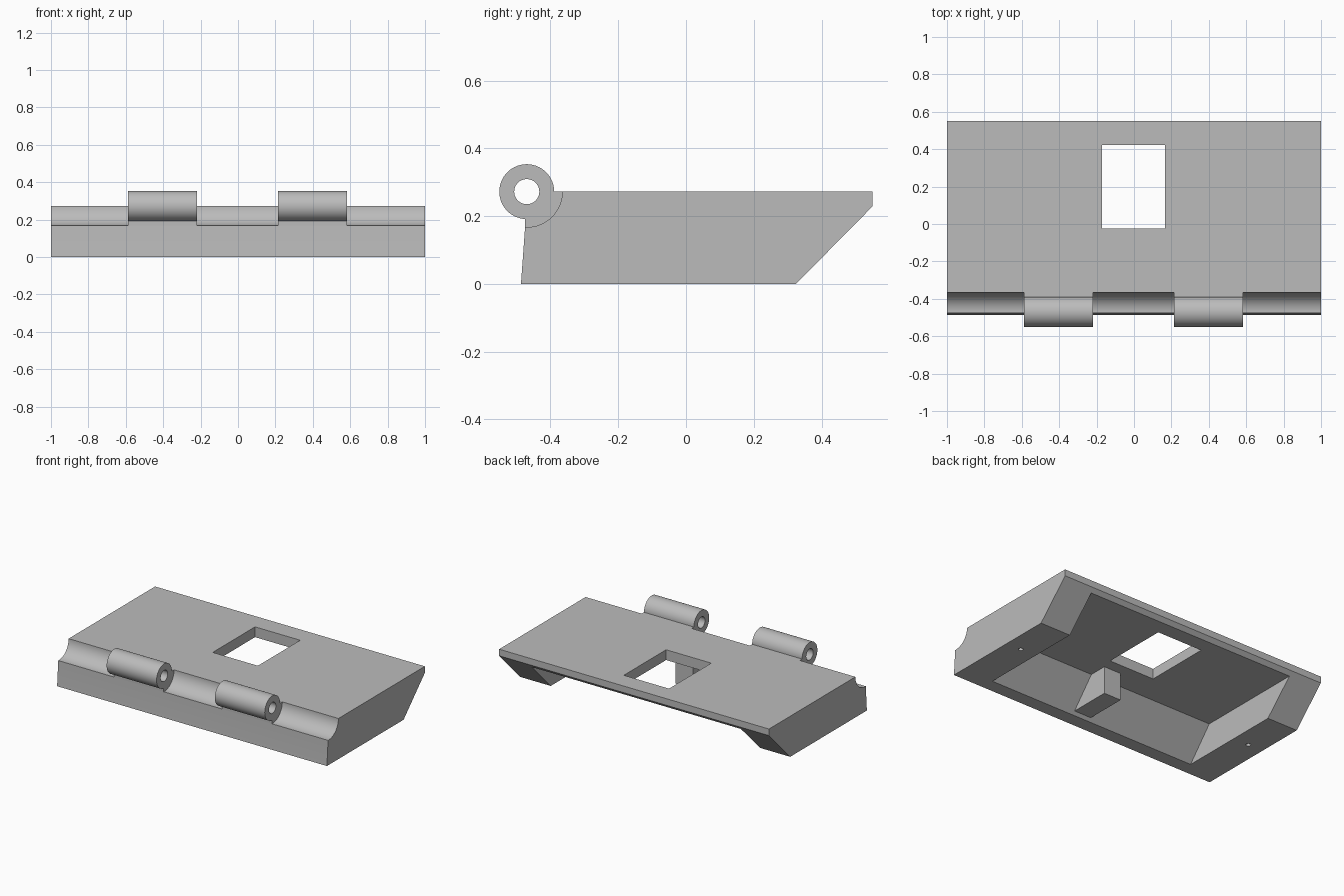
import bpy
import bmesh
from mathutils import Matrix

if "Cube" in bpy.data.objects:
    bpy.data.objects.remove(bpy.data.objects["Cube"], do_unlink=True)

grey = bpy.data.materials.new("plain_grey")
grey.use_nodes = True
colour = (0.5, 0.5, 0.5, 1)
grey.diffuse_color = colour
grey.node_tree.nodes["Principled BSDF"].inputs["Base Color"].default_value = colour

HINGE = (-0.47, 0.272)   # hinge axis in y, z
TOP = 0.272
CEILING = 0.203
KNUCKLES = [(-0.588, -0.218), (0.214, 0.584)]
GROOVES = [(-1.1, -0.588), (-0.218, 0.214), (0.584, 1.1)]


def finish(name, bm):
    bmesh.ops.recalc_face_normals(bm, faces=bm.faces)
    mesh = bpy.data.meshes.new(name)
    bm.to_mesh(mesh)
    bm.free()
    obj = bpy.data.objects.new(name, mesh)
    bpy.context.collection.objects.link(obj)
    mesh.materials.append(grey)
    return obj


def prism(name, profile, x0, x1):
    """Extrude a y-z profile along x."""
    bm = bmesh.new()
    face = bm.faces.new([bm.verts.new((x0, y, z)) for y, z in profile])
    grown = bmesh.ops.extrude_face_region(bm, geom=[face])["geom"]
    verts = [v for v in grown if isinstance(v, bmesh.types.BMVert)]
    bmesh.ops.translate(bm, verts=verts, vec=(x1 - x0, 0, 0))
    return finish(name, bm)


def box(name, x0, x1, y0, y1, z0, z1):
    return prism(name, [(y0, z0), (y1, z0), (y1, z1), (y0, z1)], x0, x1)


def cylinder(name, radius, centre, length, axis="X", sides=64):
    bm = bmesh.new()
    turn = Matrix.Rotation(1.5707963, 4, "Y") if axis == "X" else Matrix()
    bmesh.ops.create_cone(bm, cap_ends=True, segments=sides, radius1=radius,
                          radius2=radius, depth=length,
                          matrix=Matrix.Translation(centre) @ turn)
    return finish(name, bm)


def hinge_cylinder(name, radius, x0, x1):
    return cylinder(name, radius, ((x0 + x1) / 2, *HINGE), x1 - x0)


def combine(target, tool, operation):
    tool.hide_render = True
    mod = target.modifiers.new(operation, "BOOLEAN")
    mod.operation = operation
    mod.solver = "EXACT"
    mod.object = tool
    bpy.context.view_layer.objects.active = target
    bpy.ops.object.modifier_apply(modifier=mod.name)
    bpy.data.objects.remove(tool, do_unlink=True)


# Wedge-backed lid body
body = prism("lid_body", [(-0.487, 0), (0.325, 0), (0.55, 0.228), (0.55, TOP),
                          (-0.475, TOP), (-0.475, 0.167)], -1, 1)

# Hollow underside, open at the back, with a sloping front wall
cavity = prism("cavity_cutter", [(-0.44, -0.05), (0.7, -0.05), (0.7, CEILING),
                                 (-0.222, CEILING), (-0.396, 0)], -0.775, 0.775)
combine(body, cavity, "DIFFERENCE")

# Window through the top plate
combine(body, box("window_cutter", -0.17, 0.165, -0.025, 0.423, 0.1, 0.4), "DIFFERENCE")

# Clearance grooves beside the knuckles
for x0, x1 in GROOVES:
    combine(body, hinge_cylinder("groove_cutter", 0.105, x0, x1), "DIFFERENCE")

# Knuckles and their pin holes
for x0, x1 in KNUCKLES:
    combine(body, hinge_cylinder("knuckle", 0.081, x0, x1), "UNION")
    combine(body, hinge_cylinder("pin_cutter", 0.037, x0 - 0.03, x1 + 0.03), "DIFFERENCE")

# Inner post against the front wall
post = prism("inner_post", [(-0.101, 0.02), (-0.101, 0.24), (-0.25, 0.24),
                            (-0.41, 0.02)], 0.02, 0.147)
combine(body, post, "UNION")

# Small blind holes under the side rims
for side in (-1, 1):
    hole = cylinder("rim_hole_cutter", 0.015, (side * 0.89, 0.005, 0), 0.2, "Z", 24)
    combine(body, hole, "DIFFERENCE")

# Smooth round parts, sharp edges
bpy.ops.object.select_all(action="DESELECT")
body.select_set(True)
bpy.context.view_layer.objects.active = body
bpy.ops.object.shade_smooth_by_angle(angle=0.5)
